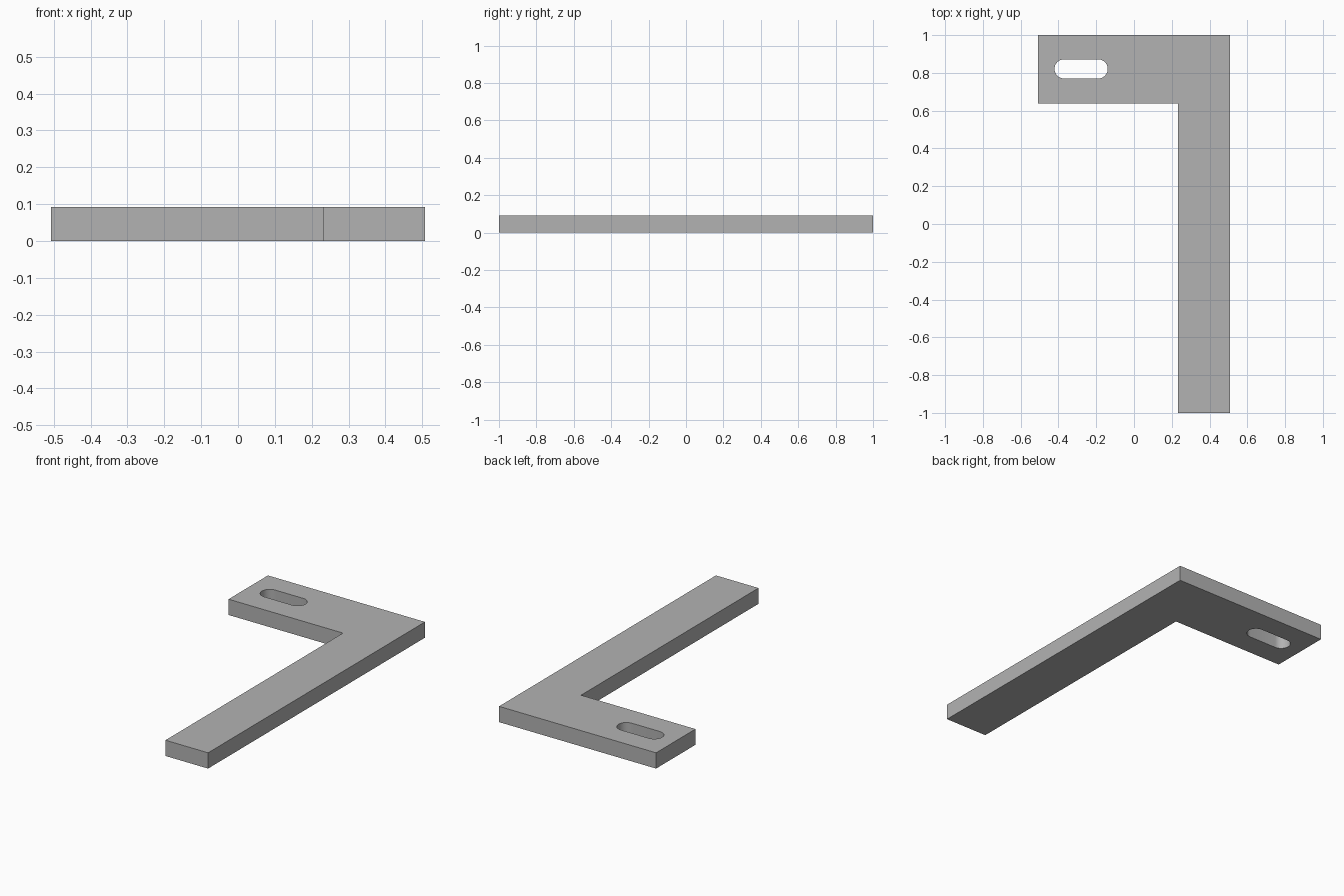
import bpy, bmesh, math

cube = bpy.data.objects.get("Cube")
if cube:
    bpy.data.objects.remove(cube)

HEIGHT = 0.092
HALF_WIDTH = 0.507

# Plain grey metal
grey = bpy.data.materials.new("grey_metal")
grey.use_nodes = True
colour = (0.45, 0.45, 0.45, 1)
grey.diffuse_color = colour
grey.node_tree.nodes["Principled BSDF"].inputs["Base Color"].default_value = colour


def slot_outline(left, right, y, radius, steps=16):
    """Rounded slot made of two half circles."""
    points = []
    for cx, start in ((right, -math.pi / 2), (left, math.pi / 2)):
        for i in range(steps + 1):
            a = start + math.pi * i / steps
            points.append((cx + radius * math.cos(a), y + radius * math.sin(a)))
    return points


def plate(name, outlines, height, material):
    """Fill closed outlines (outer first, then holes) and thicken upward."""
    bm = bmesh.new()
    edges = []
    for outline in outlines:
        verts = [bm.verts.new((x, y, 0)) for x, y in outline]
        edges += [bm.edges.new((v, verts[i - 1])) for i, v in enumerate(verts)]
    bmesh.ops.triangle_fill(bm, edges=edges, use_beauty=True)
    top = bmesh.ops.extrude_face_region(bm, geom=bm.faces[:], use_keep_orig=True)
    moved = [g for g in top["geom"] if isinstance(g, bmesh.types.BMVert)]
    bmesh.ops.translate(bm, verts=moved, vec=(0, 0, height))
    bmesh.ops.recalc_face_normals(bm, faces=bm.faces[:])
    mesh = bpy.data.meshes.new(name)
    bm.to_mesh(mesh)
    bm.free()
    mesh.materials.append(material)
    obj = bpy.data.objects.new(name, mesh)
    bpy.context.collection.objects.link(obj)
    return obj


# L-shaped bracket: long arm on the left side, short slotted arm at the back
l_outline = [(-HALF_WIDTH, 1), (-HALF_WIDTH, 0.637), (0.232, 0.637),
             (0.232, -1), (HALF_WIDTH, -1), (HALF_WIDTH, 1)]
slot = slot_outline(-0.37, -0.19, 0.821, 0.051)
bracket = plate("slotted_bracket", [l_outline, slot], HEIGHT, grey)

# Smooth slot ends, sharp plate edges
bpy.ops.object.select_all(action="DESELECT")
bracket.select_set(True)
bpy.context.view_layer.objects.active = bracket
bpy.ops.object.shade_smooth_by_angle(angle=math.radians(30))
